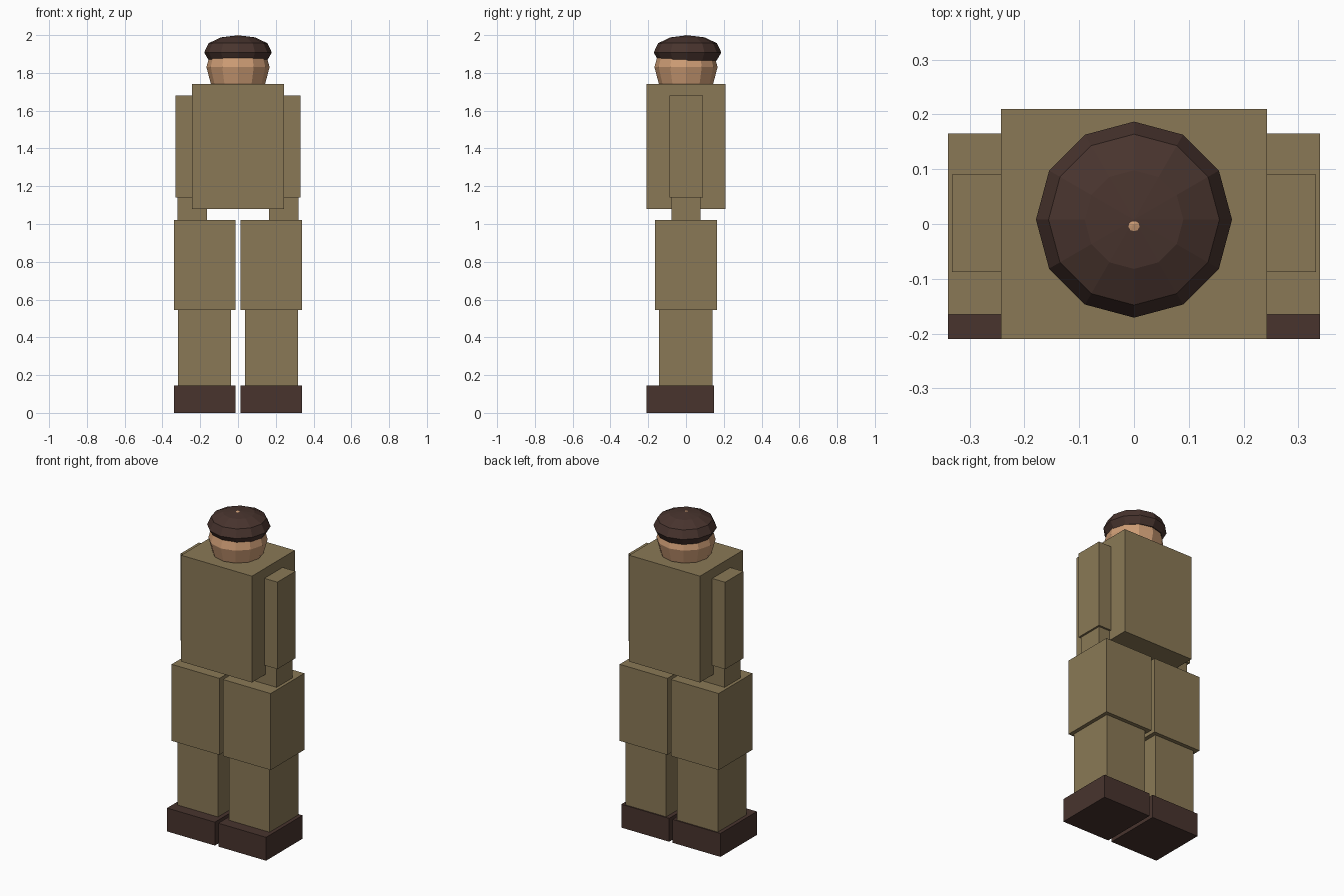
import bpy, bmesh, math

if "Cube" in bpy.data.objects:
    bpy.data.objects.remove(bpy.data.objects["Cube"])


def material(name, rgb):
    m = bpy.data.materials.new(name)
    m.diffuse_color = (*rgb, 1.0)
    m.use_nodes = True
    m.node_tree.nodes["Principled BSDF"].inputs["Base Color"].default_value = m.diffuse_color
    return m


KHAKI = material("khaki cloth", (0.254, 0.191, 0.093))
BROWN = material("dark brown leather", (0.065, 0.034, 0.027))
SKIN = material("skin", (0.62, 0.34, 0.18))


def finish(bm, name, mat):
    bmesh.ops.recalc_face_normals(bm, faces=bm.faces)
    me = bpy.data.meshes.new(name)
    bm.to_mesh(me)
    bm.free()
    me.materials.append(mat)
    ob = bpy.data.objects.new(name, me)
    bpy.context.collection.objects.link(ob)
    return ob


def box(name, mat, x, y, z):
    """Box given by its (min, max) range on each axis."""
    bm = bmesh.new()
    bmesh.ops.create_cube(bm, size=1)
    for v in bm.verts:
        v.co = [(r[0] + r[1]) / 2 + c * (r[1] - r[0]) for r, c in zip((x, y, z), v.co)]
    return finish(bm, name, mat)


def pair(name, mat, x, y, z):
    """The same box on both sides of the body."""
    box("right_" + name, mat, x, y, z)
    box("left_" + name, mat, (-x[1], -x[0]), y, z)


def lathe(name, mat, profile, y=0.0, sides=12):
    """Faceted solid from (radius, z) rings, first and last closed."""
    bm = bmesh.new()
    rings = []
    for r, z in profile:
        if r == 0:
            rings.append([bm.verts.new((0, y, z))] * sides)
        else:
            rings.append([bm.verts.new((r * math.cos(a), y + r * math.sin(a), z))
                          for a in (math.tau * i / sides for i in range(sides))])
    for lo, hi in zip(rings, rings[1:]):
        for i in range(sides):
            j = (i + 1) % sides
            bm.faces.new(list(dict.fromkeys((lo[i], lo[j], hi[j], hi[i]))))
    if profile[0][0] > 0:
        bm.faces.new(rings[0][::-1])
    return finish(bm, name, mat)


# Body
box("torso", KHAKI, (-0.243, 0.243), (-0.21, 0.21), (1.08, 1.74))

# Arms
pair("upper_arm", KHAKI, (0.154, 0.332), (-0.088, 0.09), (1.14, 1.68))
pair("forearm", KHAKI, (0.165, 0.32), (-0.078, 0.078), (0.97, 1.16))

# Legs and shoes
pair("thigh", KHAKI, (0.012, 0.34), (-0.165, 0.165), (0.545, 1.02))
pair("shin", KHAKI, (0.037, 0.317), (-0.143, 0.141), (0.14, 0.56))
pair("shoe", BROWN, (0.012, 0.34), (-0.21, 0.148), (0.0, 0.145))

# Head: squat sphere, its crown just reaching the top of the hat
lathe("head", SKIN, [(0.167 * abs(math.cos(a)) if abs(a) < 1.5 else 0, 1.83 + 0.17 * math.sin(a))
                     for a in (math.radians(d) for d in range(-90, 91, 30))])

# Hat: flared band with a domed crown
lathe("hat", BROWN, [(0.155, 1.866), (0.179, 1.908), (0.156, 1.957), (0.09, 1.988), (0, 1.999)], y=0.008)
